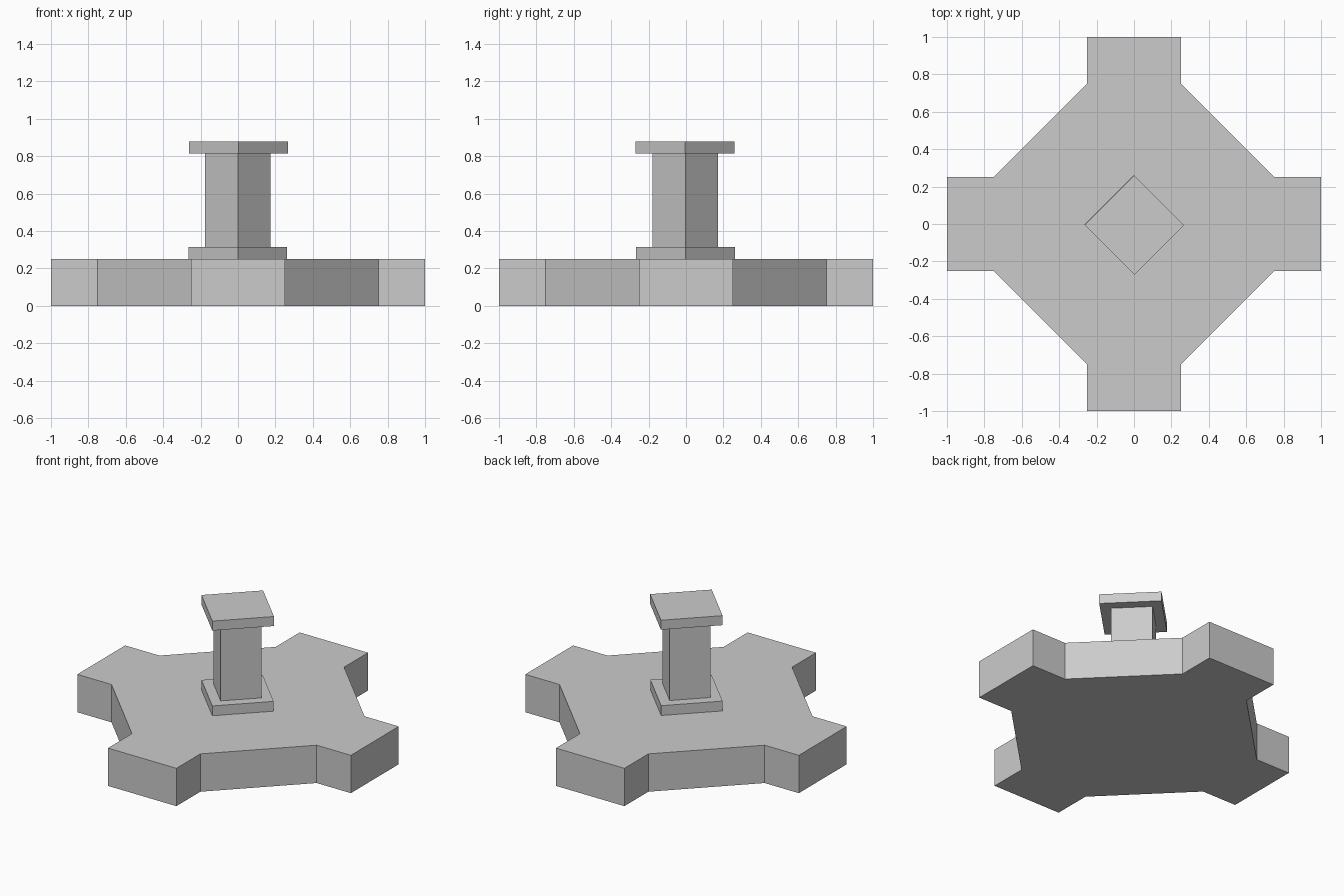
import bpy, bmesh

if "Cube" in bpy.data.objects:
    bpy.data.objects.remove(bpy.data.objects["Cube"])

grey = bpy.data.materials.new("light_grey")
grey.diffuse_color = (0.6, 0.6, 0.6, 1)
grey.use_nodes = True
grey.node_tree.nodes["Principled BSDF"].inputs["Base Color"].default_value = grey.diffuse_color


def prism(name, outline, z0, z1):
    """Extrude a flat outline from z0 to z1."""
    bm = bmesh.new()
    face = bm.faces.new([bm.verts.new((x, y, z0)) for x, y in outline])
    top = bmesh.ops.extrude_face_region(bm, geom=[face])["geom"]
    verts = [v for v in top if isinstance(v, bmesh.types.BMVert)]
    bmesh.ops.translate(bm, verts=verts, vec=(0, 0, z1 - z0))
    bmesh.ops.recalc_face_normals(bm, faces=bm.faces)
    mesh = bpy.data.meshes.new(name)
    bm.to_mesh(mesh)
    bm.free()
    mesh.materials.append(grey)
    obj = bpy.data.objects.new(name, mesh)
    bpy.context.collection.objects.link(obj)
    return obj


def diamond(r, cx, cy):
    return [(cx + r, cy), (cx, cy + r), (cx - r, cy), (cx, cy - r)]


# Base: one arm's outline repeated by quarter turns
outline = []
arm = [(0.75, -0.25), (1, -0.25), (1, 0.25), (0.75, 0.25)]
for _ in range(4):
    outline += arm
    arm = [(-y, x) for x, y in arm]
prism("cross_base", outline, 0, 0.25)

# Pedestal: foot plate, square column, top plate, all turned 45 degrees
prism("foot_plate", diamond(0.264, -0.001, -0.003), 0.25, 0.315)
prism("column", diamond(0.176, -0.001, -0.004), 0.315, 0.815)
prism("top_plate", diamond(0.265, 0.002, -0.006), 0.815, 0.878)
